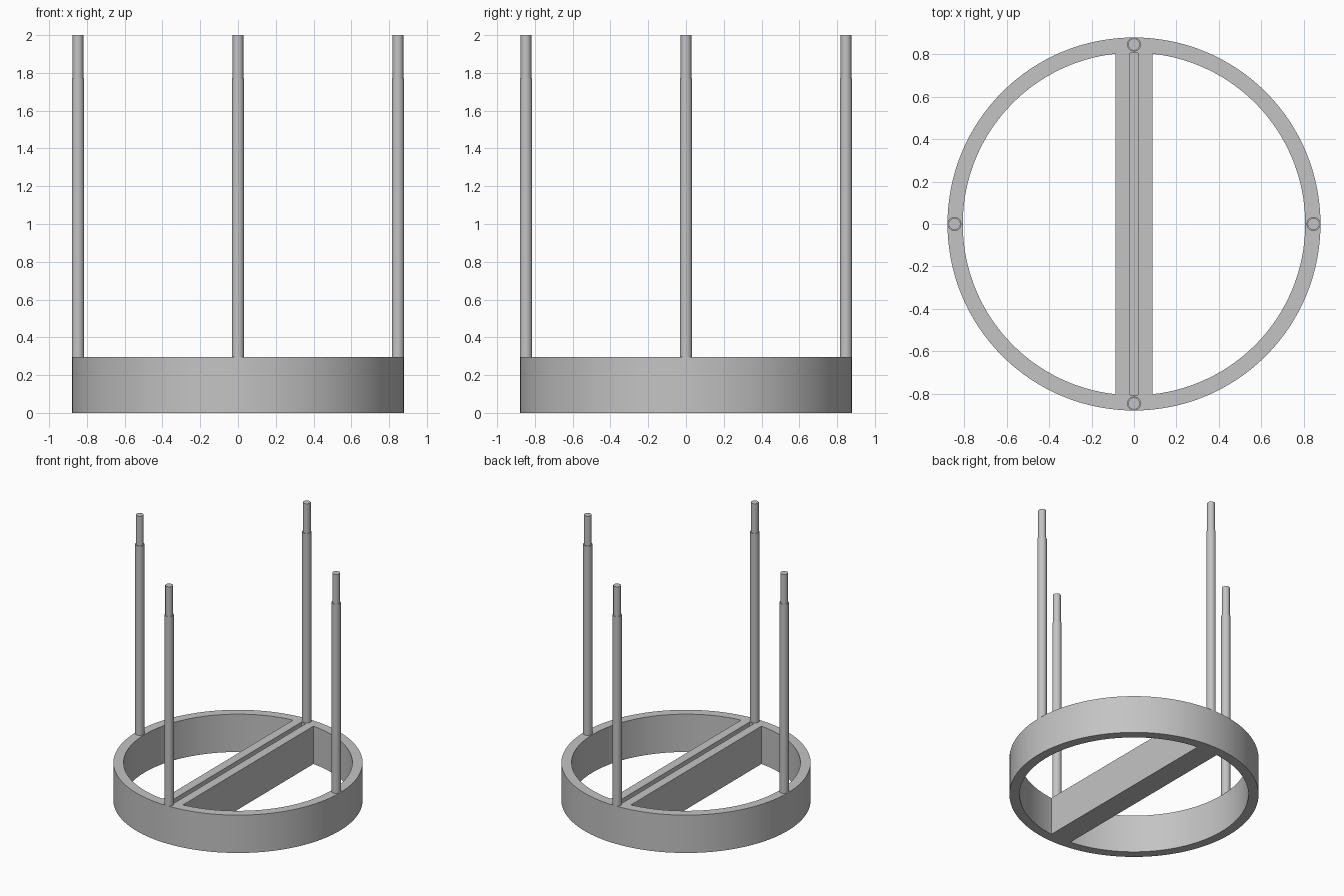
import bpy, bmesh, math

if "Cube" in bpy.data.objects:
    bpy.data.objects.remove(bpy.data.objects["Cube"])

RING_H = 0.295
OUTER, INNER = 0.88, 0.808
POST_R = 0.847

grey = bpy.data.materials.new("grey")
grey.diffuse_color = (0.55, 0.55, 0.55, 1)
grey.use_nodes = True
grey.node_tree.nodes["Principled BSDF"].inputs["Base Color"].default_value = grey.diffuse_color


def finish(name, bm):
    bmesh.ops.recalc_face_normals(bm, faces=bm.faces[:])
    mesh = bpy.data.meshes.new(name)
    bm.to_mesh(mesh)
    bm.free()
    mesh.materials.append(grey)
    obj = bpy.data.objects.new(name, mesh)
    bpy.context.collection.objects.link(obj)
    bpy.ops.object.select_all(action='DESELECT')
    obj.select_set(True)
    bpy.context.view_layer.objects.active = obj
    bpy.ops.object.shade_smooth_by_angle(angle=math.radians(30))
    return obj


def lathe(name, profile, segments, centre=(0, 0), closed=False):
    """Revolve (radius, z) points about z; open profiles get capped ends."""
    bm = bmesh.new()
    rings = []
    for r, z in profile:
        rings.append([bm.verts.new((
            centre[0] + r * math.cos(2 * math.pi * i / segments),
            centre[1] + r * math.sin(2 * math.pi * i / segments), z))
            for i in range(segments)])
    pairs = list(zip(rings, rings[1:]))
    if closed:
        pairs.append((rings[-1], rings[0]))
    else:
        bm.faces.new(rings[0])
        bm.faces.new(rings[-1])
    for a, b in pairs:
        for i in range(segments):
            j = (i + 1) % segments
            bm.faces.new((a[i], a[j], b[j], b[i]))
    return finish(name, bm)


# Base ring
lathe("base_ring", [(OUTER, 0), (OUTER, RING_H), (INNER, RING_H), (INNER, 0)],
      128, closed=True)

# Cross bar with a groove along its top
W, G, D, L = 0.088, 0.02, 0.05, 0.81
section = [(-W, 0), (W, 0), (W, RING_H), (G, RING_H), (G, RING_H - D),
           (-G, RING_H - D), (-G, RING_H), (-W, RING_H)]
bm = bmesh.new()
front = bm.faces.new([bm.verts.new((x, -L, z)) for x, z in section])
ext = bmesh.ops.extrude_face_region(bm, geom=[front], use_keep_orig=True)
bmesh.ops.translate(bm, vec=(0, 2 * L, 0),
                    verts=[v for v in ext["geom"] if isinstance(v, bmesh.types.BMVert)])
finish("cross_bar", bm)

# Four stepped posts
for name, x, y in (("right", 1, 0), ("back", 0, 1), ("left", -1, 0), ("front", 0, -1)):
    lathe(name + "_post",
          [(0.033, RING_H - 0.02), (0.033, 1.77), (0.028, 1.77), (0.028, 2.0)],
          32, (x * POST_R, y * POST_R))
